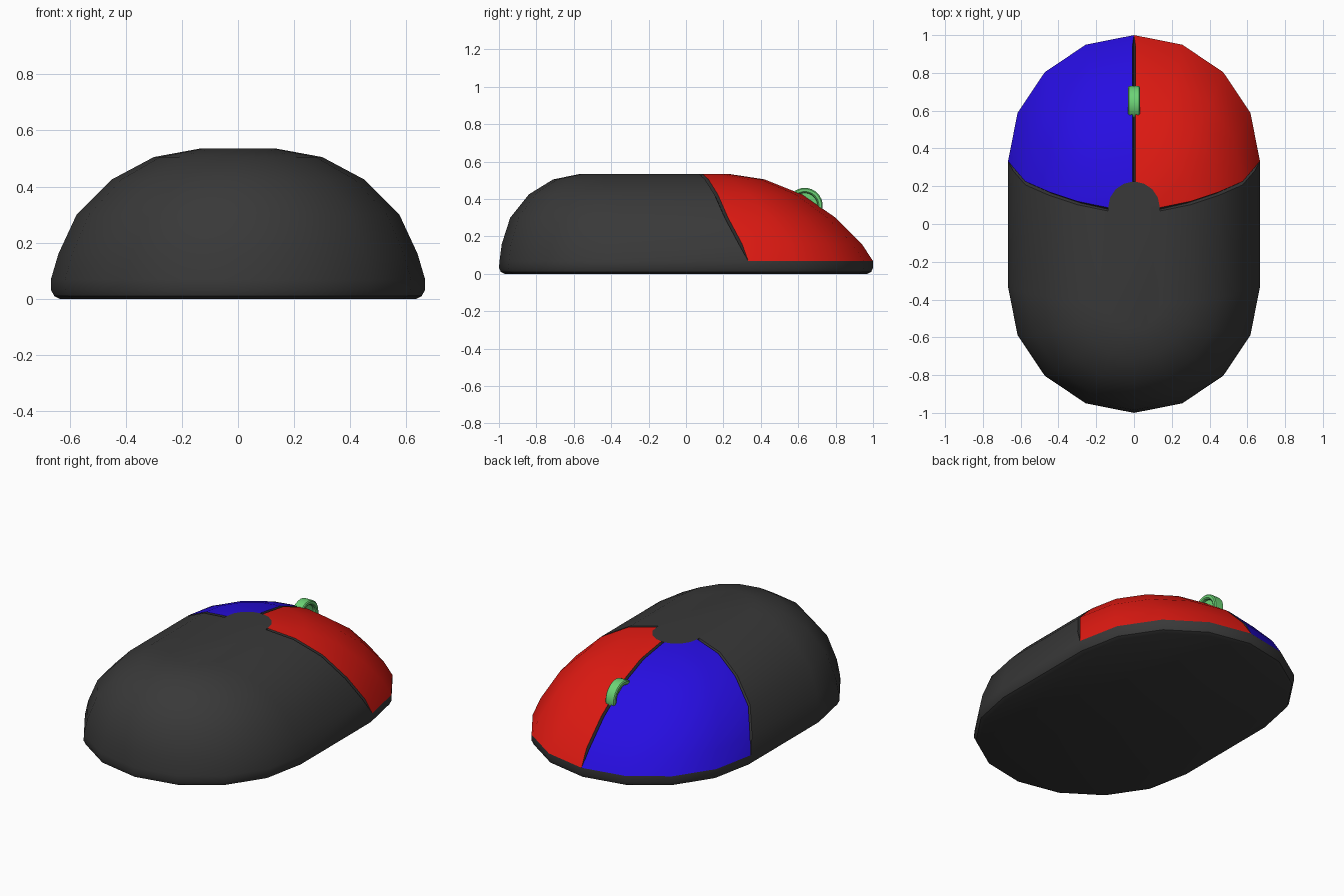
import bpy, bmesh, math

if "Cube" in bpy.data.objects:
    bpy.data.objects.remove(bpy.data.objects["Cube"])


def material(name, rgb):
    m = bpy.data.materials.new(name)
    m.diffuse_color = (*rgb, 1)
    m.use_nodes = True
    m.node_tree.nodes["Principled BSDF"].inputs["Base Color"].default_value = m.diffuse_color
    return m


def finish(bm, name, mat, angle=30):
    mesh = bpy.data.meshes.new(name)
    bm.to_mesh(mesh)
    bm.free()
    ob = bpy.data.objects.new(name, mesh)
    bpy.context.collection.objects.link(ob)
    mesh.materials.append(mat)
    bpy.ops.object.select_all(action='DESELECT')
    ob.select_set(True)
    bpy.context.view_layer.objects.active = ob
    bpy.ops.object.shade_smooth_by_angle(angle=math.radians(angle))
    return ob


# Stadium cross-sections: height, end radius, rear arc centre, front arc centre, seam gap
LEVELS = [
    (0.000, 0.635, -0.335, 0.335, 0),
    (0.010, 0.655, -0.335, 0.335, 0),
    (0.033, 0.667, -0.333, 0.333, 0),
    (0.068, 0.667, -0.330, 0.333, 0),
    (0.160, 0.640, -0.345, 0.300, 1),
    (0.300, 0.575, -0.365, 0.225, 1),
    (0.425, 0.450, -0.390, 0.170, 1),
    (0.505, 0.300, -0.410, 0.120, 1),
    (0.535, 0.137, -0.425, 0.087, 1),
]
BASE, TOP = 3, len(LEVELS) - 1

# Columns around the outline: front arc?, angle, x shift, y shift, sunk into seam?
G = 0.009
columns = [(1, 22.5 * k, 0, 0, 0) for k in range(4)]
columns += [(1, 90, G, 0, 0), (1, 90, 0, 0, 1), (1, 90, -G, 0, 0)]
columns += [(1, 22.5 * k, 0, 0, 0) for k in range(5, 9)]
columns += [(1, 180, 0, -G, 1), (1, 180, 0, -2 * G, 0)]
columns += [(0, 22.5 * k, 0, 0, 0) for k in range(8, 17)]
columns += [(1, 0, 0, -2 * G, 0), (1, 0, 0, -G, 1)]
N = len(columns)
SEAMS = [j for j, c in enumerate(columns) if c[4]]


def point(i, j):
    z, r, rear, front, gap = LEVELS[i]
    is_front, deg, dx, dy, sunk = columns[j]
    a = math.radians(deg)
    inset = 0.018 * sunk * gap
    rad = r - (inset if i < TOP else 0)
    return (rad * math.cos(a) + dx * gap,
            (front if is_front else rear) + rad * math.sin(a) + dy * gap,
            z - inset)


def shell(name, mat, keep, capped=False):
    bm = bmesh.new()
    v = [[bm.verts.new(point(i, j)) for j in range(N)] for i in range(TOP + 1)]
    for i in range(TOP):
        for j in range(N):
            if keep(i, j):
                k = (j + 1) % N
                bm.faces.new((v[i][j], v[i][k], v[i + 1][k], v[i + 1][j]))
    if capped:
        bm.faces.new(v[0][::-1])
        bm.faces.new([v[TOP][j] for j in range(N) if j not in SEAMS])
        for j in SEAMS:
            bm.faces.new((v[TOP][j - 1], v[TOP][j], v[TOP][(j + 1) % N]))
    bmesh.ops.delete(bm, geom=[p for p in bm.verts if not p.link_faces], context='VERTS')
    bmesh.ops.remove_doubles(bm, verts=bm.verts[:], dist=0.0005)
    return finish(bm, name, mat)


def on_right(i, j):
    return i >= BASE and 0 <= j <= 3


def on_left(i, j):
    return i >= BASE and 6 <= j <= 9


# Body with seam grooves, and the two coloured buttons
shell("body", material("dark_grey", (0.04, 0.04, 0.04)),
      lambda i, j: not (on_right(i, j) or on_left(i, j)), capped=True)
shell("right_button", material("red", (0.75, 0.01, 0.006)), on_right)
shell("left_button", material("blue", (0.02, 0.004, 0.75)), on_left)

# Scroll wheel: ring lathed about the x axis, with recessed sides
bm = bmesh.new()
profile = [(-0.012, 0.0), (-0.012, 0.068), (-0.026, 0.07), (-0.031, 0.076), (-0.031, 0.090),
           (-0.026, 0.096), (0.026, 0.096), (0.031, 0.090), (0.031, 0.076), (0.026, 0.07),
           (0.012, 0.068), (0.012, 0.0)]
pts = [bm.verts.new((x, 0.635, 0.364 + r)) for x, r in profile]
edges = [bm.edges.new(e) for e in zip(pts, pts[1:])]
bmesh.ops.spin(bm, geom=pts + edges, cent=(0, 0.635, 0.364), axis=(1, 0, 0),
               angle=math.tau, steps=32, use_duplicate=False)
bmesh.ops.remove_doubles(bm, verts=bm.verts[:], dist=0.0005)
bmesh.ops.recalc_face_normals(bm, faces=bm.faces[:])
finish(bm, "scroll_wheel", material("green", (0.15, 0.65, 0.18)))
